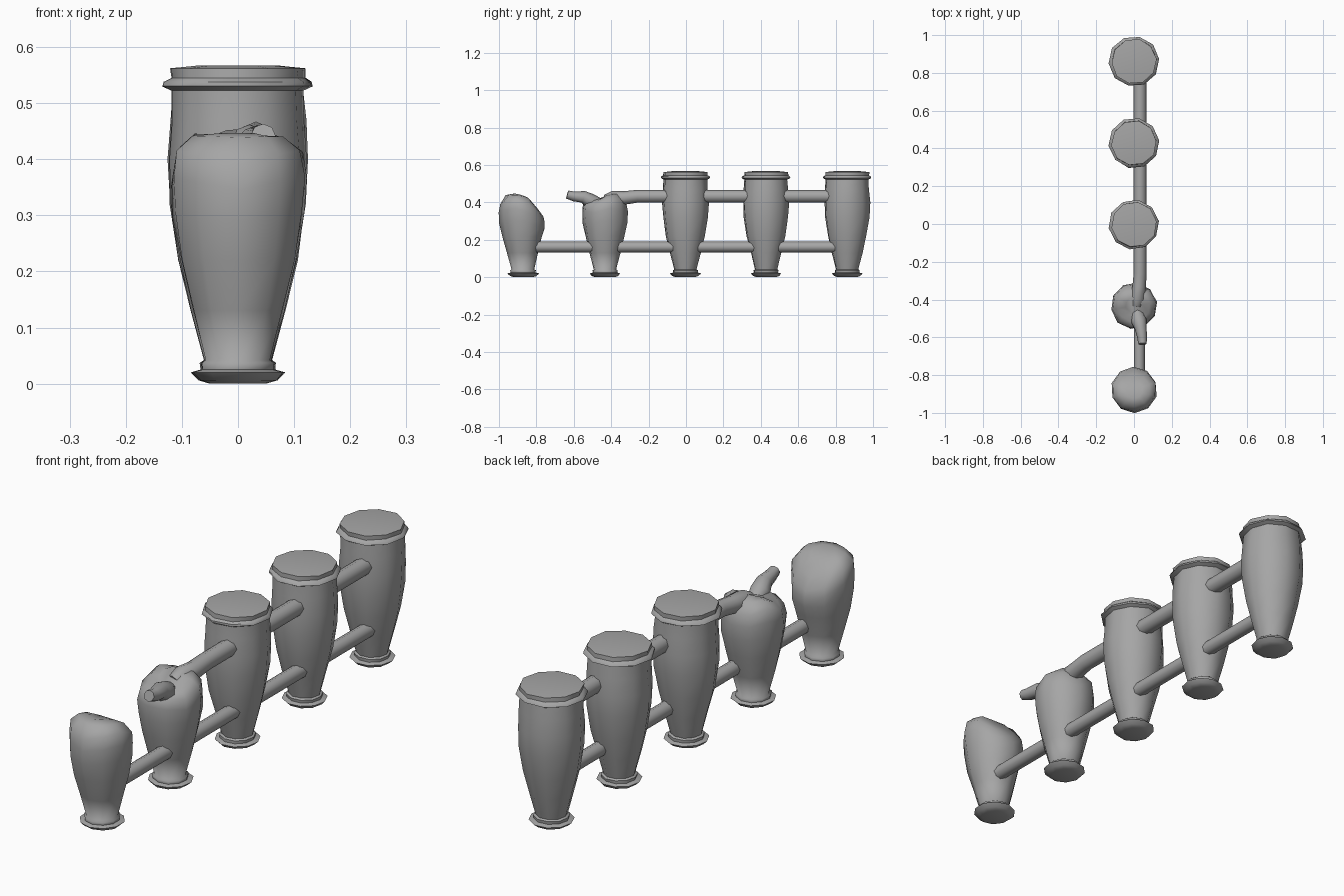
import bpy, bmesh, math, random
from mathutils import Vector

if "Cube" in bpy.data.objects:
    bpy.data.objects.remove(bpy.data.objects["Cube"])

random.seed(4)
SIDES = 10

# Dark grey stone
stone = bpy.data.materials.new("dark_stone")
stone.diffuse_color = (0.38, 0.38, 0.38, 1)
stone.use_nodes = True
stone.node_tree.nodes["Principled BSDF"].inputs["Base Color"].default_value = stone.diffuse_color

# (radius, height) profiles
FOOT = [(0.05, 0.0), (0.07, 0.006), (0.084, 0.02), (0.066, 0.025), (0.068, 0.037), (0.06, 0.042)]
FULL = FOOT + [(0.083, 0.13), (0.105, 0.22), (0.12, 0.32), (0.125, 0.40), (0.12, 0.47), (0.117, 0.522),
               (0.133, 0.53), (0.13, 0.538), (0.119, 0.545), (0.119, 0.562), (0.07, 0.567)]
BROKEN = FOOT + [(0.083, 0.13), (0.105, 0.22), (0.12, 0.30), (0.122, 0.36),
                 (0.116, 0.405), (0.085, 0.43), (0.045, 0.435)]


def interp(table, t):
    if t <= table[0][0]:
        return table[0][1]
    for (a, va), (b, vb) in zip(table, table[1:]):
        if t <= b:
            return va + (vb - va) * (t - a) / (b - a)
    return table[-1][1]


def finish(name, bm, angle):
    bmesh.ops.recalc_face_normals(bm, faces=bm.faces)
    me = bpy.data.meshes.new(name)
    bm.to_mesh(me)
    bm.free()
    me.materials.append(stone)
    ob = bpy.data.objects.new(name, me)
    bpy.context.collection.objects.link(ob)
    bpy.ops.object.select_all(action='DESELECT')
    ob.select_set(True)
    bpy.context.view_layer.objects.active = ob
    bpy.ops.object.shade_smooth_by_angle(angle=math.radians(angle))
    return ob


def skin(bm, rings):
    for a, b in zip(rings, rings[1:]):
        n = len(a)
        for i in range(n):
            bm.faces.new((a[i], a[(i + 1) % n], b[(i + 1) % n], b[i]))
    bm.faces.new(rings[0])
    bm.faces.new(rings[-1])


def baluster(name, y, profile, lean=0.0, crown=None):
    """Lathed post; crown is a table of broken top heights along y."""
    bm = bmesh.new()
    turn = random.uniform(0, 0.6)
    rings = []
    for r, z in profile:
        ring = []
        for i in range(SIDES):
            a = turn + 2 * math.pi * i / SIDES
            k = r * random.uniform(0.985, 1.025)
            px, py, pz = k * math.cos(a), k * math.sin(a), z
            if crown and z > 0.2:
                pz = 0.2 + (z - 0.2) * (interp(crown, py) - 0.2) / 0.23
            ring.append(bm.verts.new((px, y + py + lean * min(z / 0.25, 1), pz)))
        rings.append(ring)
    skin(bm, rings)
    return finish(name, bm, 75 if crown else 45)


def rod(name, path, sides=8):
    """Round rod through (x, y, z, radius) stations."""
    bm = bmesh.new()
    pts = [Vector(p[:3]) for p in path]
    rings = []
    for j, p in enumerate(path):
        d = (pts[min(j + 1, len(pts) - 1)] - pts[max(j - 1, 0)]).normalized()
        u = Vector((1, 0, 0))
        u = (u - d * u.dot(d)).normalized()
        v = d.cross(u)
        rings.append([bm.verts.new(pts[j] + p[3] * (u * math.cos(2 * math.pi * i / sides)
                                                   + v * math.sin(2 * math.pi * i / sides)))
                      for i in range(sides)])
    skin(bm, rings)
    return finish(name, bm, 60)


# Intact posts
for i, y in enumerate((-0.003, 0.428, 0.862)):
    baluster(f"post_{i + 1}", y, FULL)

# Broken posts
baluster("broken_post_front", -0.87, BROKEN, -0.008,
         [(-0.12, 0.41), (-0.085, 0.44), (-0.03, 0.442), (0.03, 0.425), (0.08, 0.37), (0.12, 0.335)])
baluster("broken_post_second", -0.433, BROKEN, 0.0,
         [(-0.12, 0.42), (-0.06, 0.41), (-0.03, 0.41), (0.01, 0.435), (0.05, 0.45), (0.12, 0.42)])

# Rails
rod("lower_rail", [(0.028, -0.86, 0.162, 0.029), (0.028, 0.0, 0.162, 0.029), (0.028, 0.86, 0.162, 0.029)])
rod("upper_rail", [(0.012, -0.43, 0.41, 0.03), (0.02, -0.39, 0.422, 0.04), (0.028, -0.33, 0.424, 0.036),
                   (0.032, -0.26, 0.433, 0.034), (0.032, 0.0, 0.433, 0.034), (0.032, 0.86, 0.433, 0.034)])
# Snapped rail end
rod("rail_stub", [(0.015, -0.45, 0.385, 0.03), (0.025, -0.51, 0.405, 0.042), (0.035, -0.55, 0.43, 0.032),
                  (0.043, -0.60, 0.432, 0.026), (0.045, -0.635, 0.442, 0.022)])
